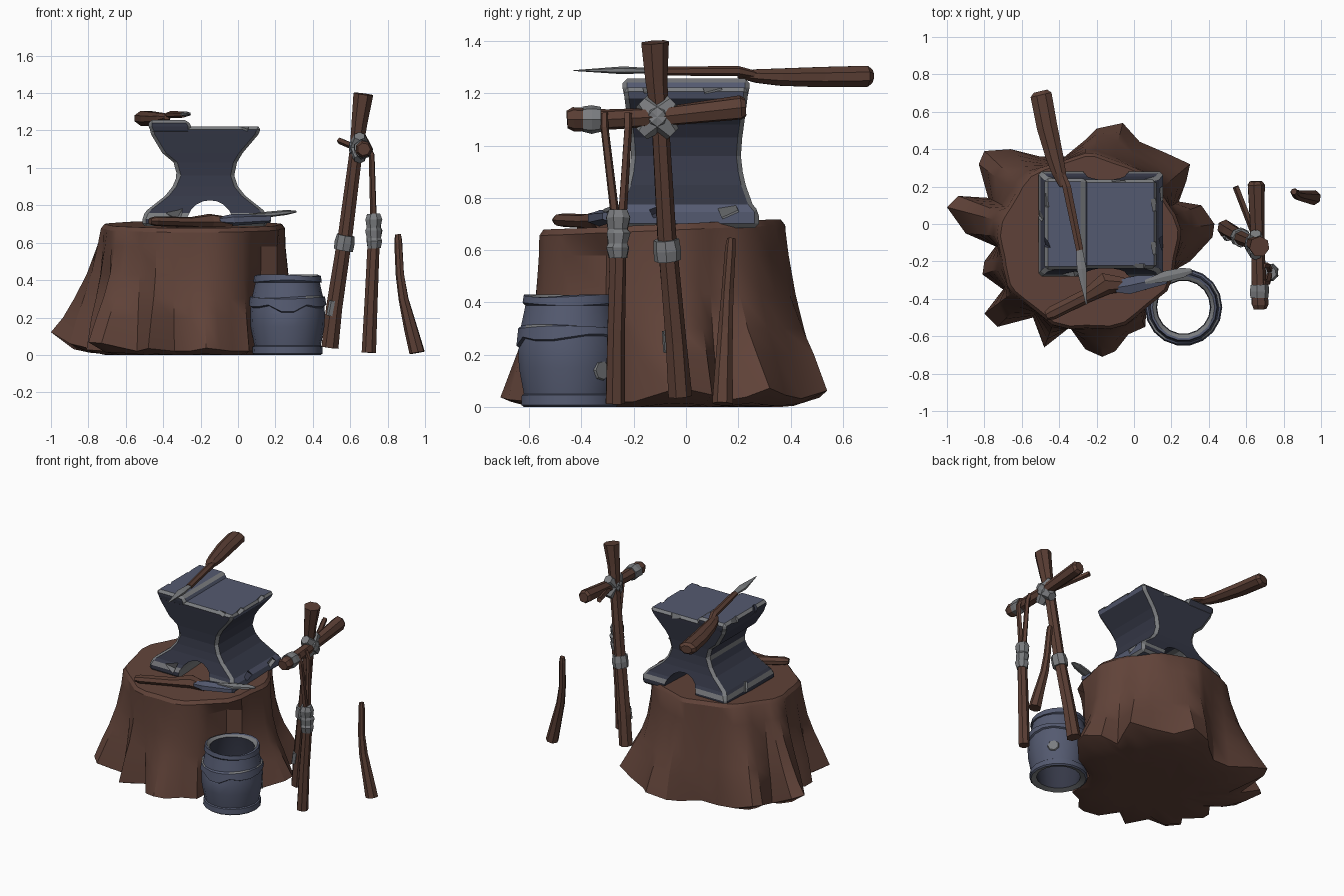
import bpy, bmesh, math, random
from mathutils import Vector, Matrix, Euler

if "Cube" in bpy.data.objects:
    bpy.data.objects.remove(bpy.data.objects["Cube"])

random.seed(4)


def mat(name, r, g, b):
    m = bpy.data.materials.new(name)
    m.diffuse_color = [((c / 255 + 0.055) / 1.055) ** 2.4 for c in (r, g, b)] + [1]
    m.use_nodes = True
    m.node_tree.nodes["Principled BSDF"].inputs["Base Color"].default_value = m.diffuse_color
    return m


BARK = mat("bark_brown", 97, 67, 57)
WOOD = mat("handle_wood", 90, 62, 52)
SLATE = mat("slate_iron", 84, 90, 112)
DARK = mat("dark_iron", 53, 56, 71)
GRAY = mat("worn_gray", 122, 124, 127)


def make(name, bm, mats, smooth=None):
    bmesh.ops.recalc_face_normals(bm, faces=bm.faces)
    me = bpy.data.meshes.new(name)
    bm.to_mesh(me)
    bm.free()
    ob = bpy.data.objects.new(name, me)
    bpy.context.collection.objects.link(ob)
    for m in mats:
        me.materials.append(m)
    if smooth:
        bpy.ops.object.select_all(action='DESELECT')
        ob.select_set(True)
        bpy.context.view_layer.objects.active = ob
        bpy.ops.object.shade_smooth_by_angle(angle=math.radians(smooth))
    return ob


def loft(bm, rings, caps=True, closed=False):
    """Bridge rings of coordinates; returns the faces of each band."""
    vs = [[bm.verts.new(p) for p in r] for r in rings]
    n, bands = len(vs[0]), []
    for a, b in zip(vs, vs[1:] + (vs[:1] if closed else [])):
        bands.append([bm.faces.new((a[i], a[(i + 1) % n], b[(i + 1) % n], b[i])) for i in range(n)])
    if caps:
        bm.faces.new(vs[0])
        bm.faces.new(vs[-1])
    return bands


def tube(name, pts, m, n=7, flat=1.0, jitter=0.0):
    """Faceted stick through (x, y, z, radius) points."""
    q = (Vector(pts[-1][:3]) - Vector(pts[0][:3])).to_track_quat('Z', 'Y')
    rings = []
    for x, y, z, r in pts:
        ring = []
        for i in range(n):
            a = math.tau * (i + 0.5) / n
            k = r * (1 + random.uniform(-jitter, jitter))
            ring.append(Vector((x, y, z)) + q @ Vector((math.cos(a) * k, math.sin(a) * k * flat, 0)))
        rings.append(ring)
    bm = bmesh.new()
    loft(bm, rings)
    return make(name, bm, [m])


# Tree stump: root outline on the ground blended into a round top
roots = [(-1, .09), (-.94, .15), (-.78, .14), (-.83, .32), (-.8, .39), (-.66, .4), (-.5, .36), (-.37, .36),
         (-.26, .45), (-.2, .51), (-.06, .54), (.03, .44), (.17, .38), (.3, .32), (.28, .23), (.24, .12),
         (.36, .1), (.43, 0), (.42, -.07), (.3, -.2), (.2, -.27), (.15, -.35), (.09, -.46), (.06, -.55),
         (-.03, -.59), (-.1, -.68), (-.17, -.71), (-.26, -.67), (-.34, -.55), (-.48, -.66), (-.54, -.5),
         (-.73, -.55), (-.8, -.48), (-.7, -.35), (-.81, -.27), (-.8, -.2), (-.74, -.12), (-.9, -.05)]
C = Vector((-.24, -.1))
bc = Vector((.265, -.445))  # barrel centre


def stump_ring(z, w, s=1.0, tip=0):
    ring = []
    for p in roots:
        d = Vector(p) - C
        u = d.normalized()
        # front and right roots drop steeply, left and back roots sweep out
        k = 1.0 + max(0, min(1, .5 + .9 * (.75 * u.x - .65 * u.y)))
        top = Vector((u.x * .485, u.y * .468)) * (1 + .025 * math.sin(9 * math.atan2(u.y, u.x)))
        q = C + top.lerp(d, w ** k) * s
        gap = q - bc
        if z < .6 and gap.length < .2:  # hollow beside the barrel
            q = bc + gap.normalized() * .2
        lift = max(0, min(.12, (d.length - .58) * .5))
        zz = (.02 + lift if tip == 1 else lift * .3) if tip else z
        ring.append((q.x, q.y, zz + (.02 * u.y if z > .6 else 0)))
    return ring


bm = bmesh.new()
loft(bm, [stump_ring(0, 1, .5), stump_ring(0, 1, .84, 2), stump_ring(0, 1, 1, 1), stump_ring(.2, .77),
          stump_ring(.3, .56), stump_ring(.43, .32), stump_ring(.58, .12), stump_ring(.675, .01),
          stump_ring(.698, 0, .965)])
make("stump", bm, [BARK], 30)

# Cutters: arch under the anvil and chips along its edges
bm = bmesh.new()
bmesh.ops.create_cone(bm, cap_ends=True, segments=20, radius1=.125, radius2=.125, depth=1,
                      matrix=Matrix.Translation((-.15, 0, .702)) @ Matrix.Rotation(math.pi / 2, 4, 'X'))
n_arch = len(bm.faces)
for c in [(.135, .1, 1.235), (.135, -.13, 1.235), (-.49, -.1, 1.27), (-.49, .12, 1.27), (-.08, .255, 1.235),
          (.175, -.1, .76), (.175, .16, .76), (-.33, -.29, .76), (-.53, .05, .76), (.03, -.255, 1.235)]:
    bmesh.ops.create_cube(bm, size=.068, matrix=Matrix.Translation(c)
                          @ Euler((random.uniform(.2, .5), random.uniform(.2, .5), random.uniform(0, .5))).to_matrix().to_4x4())
for i, f in enumerate(bm.faces):
    f.material_index = 1 if i >= n_arch else 2
cutter = make("anvil_cutter", bm, [SLATE, GRAY, DARK])
cutter.hide_render = True
cutter.display_type = 'WIRE'


# Anvil: stacked rectangles (z, x0, x1, half depth), dark flanks, worn bevelled edges
def anvil_part(name, rows):
    bm = bmesh.new()
    loft(bm, [[(a, -h, z), (b, -h, z), (b, h, z), (a, h, z)] for z, a, b, h in rows])
    bmesh.ops.recalc_face_normals(bm, faces=bm.faces)
    for f in bm.faces:
        z = f.calc_center_median().z
        if abs(f.normal.y) > .6 or f.normal.x < -.6 or (.78 < z < 1.17 and abs(f.normal.z) < .95):
            f.material_index = 2
    ob = make(name, bm, [SLATE, GRAY, DARK])
    bv = ob.modifiers.new("worn_edges", 'BEVEL')
    bv.width, bv.segments, bv.material = .017, 1, 1
    bv.limit_method, bv.angle_limit = 'ANGLE', math.radians(36)
    bo = ob.modifiers.new("cuts", 'BOOLEAN')
    bo.operation, bo.solver, bo.object = 'DIFFERENCE', 'EXACT', cutter


anvil_part("anvil", [(.685, -.51, .155, .28), (.745, -.51, .155, .28), (.775, -.485, .135, .255),
                     (.85, -.39, .04, .228), (.9, -.35, .0, .217), (.96, -.325, -.02, .21),
                     (1.03, -.345, -.005, .215), (1.08, -.405, .025, .222), (1.18, -.465, .11, .235),
                     (1.222, -.475, .125, .24)])
anvil_part("anvil_step", [(1.18, -.46, -.25, .235), (1.222, -.478, -.25, .243), (1.256, -.478, -.268, .243)])

# Pointed tool resting on the anvil
tube("anvil_tool_handle", [(-.5, .71, 1.265, .04), (-.497, .69, 1.265, .062), (-.465, .52, 1.262, .06),
                           (-.425, .36, 1.262, .051), (-.4, .27, 1.266, .04), (-.38, .2, 1.27, .018)], WOOD, 8, .7)
tube("anvil_tool_shaft", [(-.385, .27, 1.27, .02), (-.36, .2, 1.285, .026), (-.29, -.14, 1.285, .022)], WOOD, 6, .75)
tube("anvil_tool_point", [(-.292, -.13, 1.287, .018), (-.28, -.24, 1.288, .03), (-.255, -.43, 1.287, .003)], GRAY, 6, .5)

# Knife lying on the stump
tube("knife_handle", [(-.47, -.49, .715, .025), (-.44, -.475, .715, .038), (-.25, -.38, .71, .04),
                      (-.15, -.315, .712, .062), (-.04, -.32, .71, .04)], WOOD, 7, .7)
tube("knife_blade", [(-.1, -.34, .72, .03), (-.03, -.33, .722, .052), (.17, -.285, .73, .04)], SLATE, 6, .6)
tube("knife_tip", [(.06, -.31, .75, .012), (.17, -.28, .752, .034), (.26, -.26, .762, .03), (.31, -.25, .766, .012)], GRAY, 6, .45)

# Open barrel: closed wall profile (radius, z), turned
prof = [(.178, 0), (.188, .008), (.186, .045), (.178, .05), (.197, .15), (.2, .22), (.196, .262), (.207, .268),
        (.2, .305), (.189, .31), (.172, .388), (.183, .394), (.178, .425), (.166, .425), (.146, .41), (.168, .22), (.142, .012)]
N = 18
rings = []
for k, (r, z) in enumerate(prof):
    ring = []
    for i in range(N):
        a = math.tau * i / N
        dz = 0
        if k in (6, 7):  # ragged hoop with a drip at the front
            dz = .012 * math.sin(3 * a) - (.045 if i in (13, 14) else 0)
        elif k in (11, 12, 13, 8, 9):
            dz = .006 * math.sin(2 * a + k)
        ring.append((bc.x + r * math.cos(a), bc.y + r * math.sin(a), z + dz))
    rings.append(ring)
bm = bmesh.new()
bands = loft(bm, rings, caps=False, closed=True)
for k, idx in ((8, 1), (12, 0), (13, 1), (14, 2), (15, 2), (16, 1)):  # worn edges, dark inside
    for i, f in enumerate(bands[k]):
        f.material_index = idx if k != 8 or i % 5 < 2 else 0
make("barrel", bm, [SLATE, GRAY, DARK], 30)
a = math.radians(40)
d = Vector((math.cos(a), math.sin(a), 0))
p = Vector((bc.x, bc.y, .14)) + d * .19
tube("barrel_patch", [(*p, .04), (*(p + d * .008), .035)], GRAY, 7)

# Rack: leaning pole, cross beam, small stick and straps
tube("rack_pole", [(.49, -.025, .04, .047), (.515, -.04, .25, .043), (.575, -.075, .65, .038), (.632, -.1, 1.1, .035),
                   (.65, -.113, 1.25, .044), (.672, -.12, 1.395, .056)], WOOD, 7, 1, .06)
tube("rack_beam", [(.672, -.455, 1.1, .034), (.672, -.43, 1.1, .046), (.666, -.3, 1.1, .04), (.66, -.1, 1.11, .038),
                   (.652, .21, 1.145, .048), (.651, .228, 1.147, .035)], WOOD, 7, 1, .06)
tube("rack_small_stick", [(.545, .2, 1.145, .018), (.65, -.07, 1.1, .018)], WOOD, 5)
tube("pole_band", [(.563, -.07, .56, .05), (.57, -.073, .6, .053), (.577, -.077, .64, .049)], GRAY, 8, 1, .05)
tube("pole_worn_patch", [(.49, -.07, .21, .018), (.505, -.075, .29, .018)], GRAY, 5)
tube("beam_band", [(.67, -.395, 1.1, .05), (.67, -.36, 1.1, .054), (.669, -.325, 1.1, .048)], GRAY, 7, 1, .06)
for s in (-1, 1):
    tube("knot_strap", [(.65, -.11 - s * .06, 1.045, .03), (.648, -.11, 1.11, .062), (.65, -.11 + s * .06, 1.17, .03)], GRAY, 6)

# Hanging post: two cords, wrapped binding and lower post
for y0, y1 in ((-.312, -.27), (-.222, -.245)):
    tube("hanging_cord", [(.69, y0, 1.125, .016), (.715, y0, 1.07, .016), (.725, y1, .72, .018)], WOOD, 5)
tube("hanging_wrap", [(.728, -.26, .57, .036), (.728, -.262, .61, .045), (.727, -.26, .625, .04), (.726, -.258, .665, .047),
                      (.725, -.26, .68, .041), (.725, -.258, .725, .048), (.724, -.26, .755, .036)], GRAY, 8, 1, .08)
tube("hanging_post", [(.7, -.272, .012, .038), (.712, -.268, .3, .036), (.727, -.26, .6, .033)], WOOD, 7, 1, .06)

# Lone bent stick
tube("bent_stick", [(.958, .14, .012, .042), (.925, .145, .14, .036), (.885, .152, .3, .028), (.866, .158, .43, .024),
                    (.857, .17, .61, .021), (.855, .173, .645, .016)], WOOD, 7, 1, .05)
